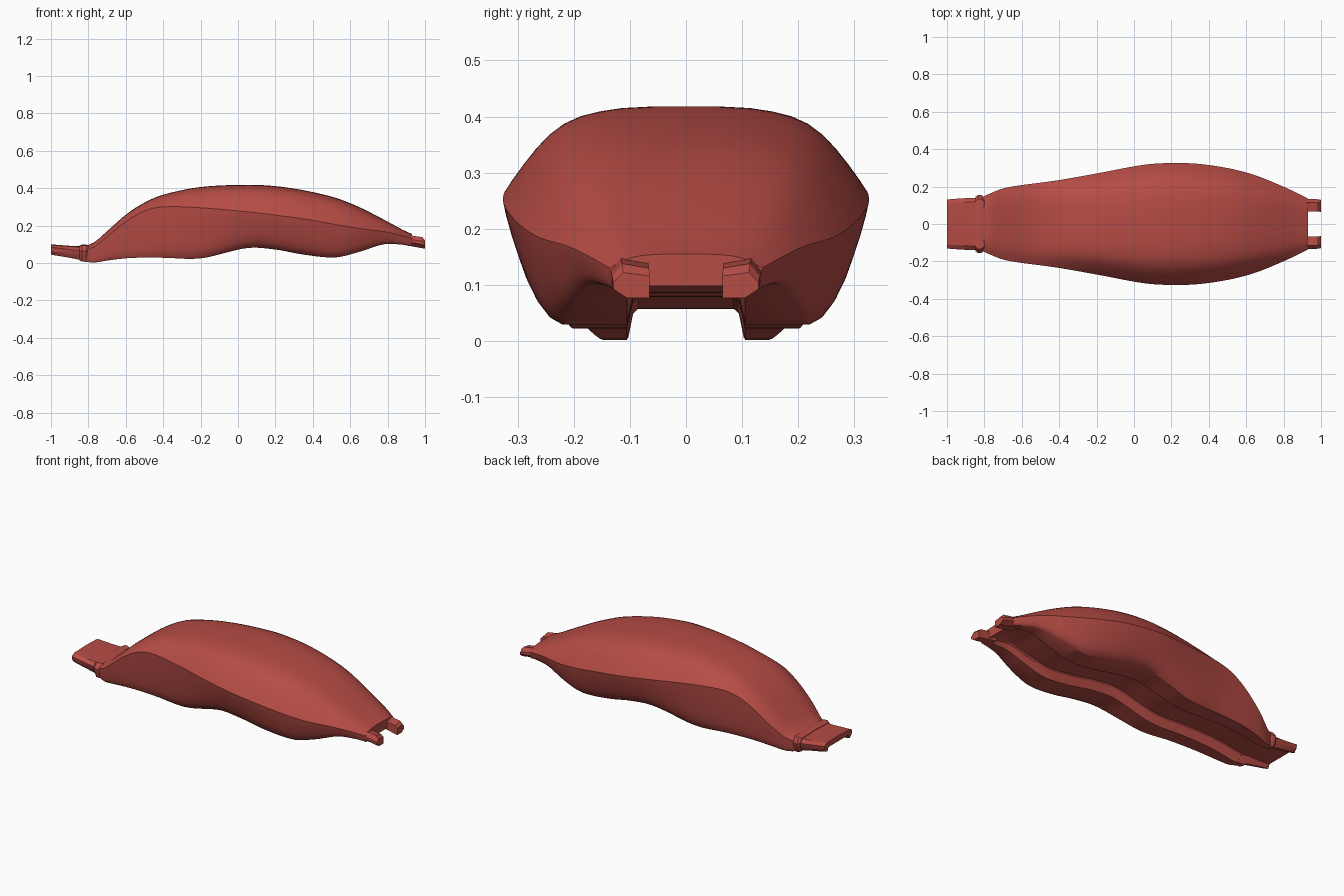
import bpy, bmesh, math

red = bpy.data.materials.new("brick red")
red.diffuse_color = (0.47, 0.072, 0.06, 1)


def spline(keys, x):
    """Smooth interpolation of table rows keyed on their first number."""
    n = len(keys)
    i = max(j for j in range(n - 1) if keys[j][0] <= x + 1e-9)
    k0, k1 = keys[i], keys[i + 1]
    h = k1[0] - k0[0]
    u = (x - k0[0]) / h

    def slope(j, c):
        a, b = keys[max(j - 1, 0)], keys[min(j + 1, n - 1)]
        return (b[c] - a[c]) / (b[0] - a[0])
    out = []
    for c in range(1, len(k0)):
        out.append((2*u**3 - 3*u**2 + 1) * k0[c] + (u**3 - 2*u**2 + u) * h * slope(i, c)
                   + (3*u**2 - 2*u**3) * k1[c] + (u**3 - u**2) * h * slope(i + 1, c))
    return out


def loft(name, sections, angle=28):
    """Skin a list of closed rings (x, [(y, z), ...]) and cap the ends."""
    bm = bmesh.new()
    rings = [[bm.verts.new((x, y, z)) for y, z in ring] for x, ring in sections]
    n = len(rings[0])
    for a, b in zip(rings, rings[1:]):
        for i in range(n):
            j = (i + 1) % n
            bm.faces.new((a[i], a[j], b[j], b[i]))
    bm.faces.new(rings[0])
    bm.faces.new(rings[-1][::-1])
    bmesh.ops.recalc_face_normals(bm, faces=bm.faces)
    mesh = bpy.data.meshes.new(name)
    bm.to_mesh(mesh)
    bm.free()
    mesh.materials.append(red)
    ob = bpy.data.objects.new(name, mesh)
    bpy.context.collection.objects.link(ob)
    bpy.ops.object.select_all(action='DESELECT')
    ob.select_set(True)
    bpy.context.view_layer.objects.active = ob
    bpy.ops.object.shade_smooth_by_angle(angle=math.radians(angle))
    return ob


def mirrored(half):
    """Close a half ring running from top centre to bottom centre."""
    return half + [(-y, z) for y, z in half[-2:0:-1]]


# Main shell: x, half width, top, crease height, bottom, rim outer edge, channel depth
BODY = [
    (-0.82, 0.140, 0.090, 0.068, 0.008, 0.130, 0.050),
    (-0.77, 0.163, 0.110, 0.085, 0.002, 0.148, 0.056),
    (-0.70, 0.190, 0.170, 0.140, 0.013, 0.165, 0.056),
    (-0.60, 0.208, 0.258, 0.220, 0.025, 0.178, 0.056),
    (-0.50, 0.221, 0.323, 0.278, 0.029, 0.185, 0.056),
    (-0.40, 0.235, 0.365, 0.300, 0.028, 0.190, 0.056),
    (-0.20, 0.270, 0.406, 0.295, 0.025, 0.205, 0.056),
    (0.05, 0.316, 0.418, 0.274, 0.080, 0.225, 0.056),
    (0.20, 0.326, 0.411, 0.256, 0.072, 0.230, 0.056),
    (0.35, 0.321, 0.389, 0.236, 0.045, 0.228, 0.056),
    (0.52, 0.295, 0.349, 0.206, 0.030, 0.218, 0.056),
    (0.65, 0.260, 0.298, 0.184, 0.060, 0.200, 0.050),
    (0.78, 0.208, 0.232, 0.168, 0.100, 0.170, 0.038),
    (0.88, 0.162, 0.178, 0.145, 0.098, 0.140, 0.020),
    (0.93, 0.136, 0.155, 0.130, 0.090, 0.125, 0.008),
]
# Upper profile: share of drop below the top, and share of half width
UPPER = [(0, 0), (0.18, 0), (0.36, 0.02), (0.48, 0.06), (0.59, 0.12), (0.68, 0.21),
         (0.76, 0.34), (0.83, 0.5), (0.90, 0.69), (0.96, 0.87), (1, 1)]
# Lower profile: share of the way in to the rim edge, share of drop to the bottom
LOWER = [(0.05, 0.12), (0.15, 0.30), (0.27, 0.48), (0.40, 0.66), (0.56, 0.82),
         (0.76, 0.94), (1, 1)]


def body_ring(x):
    w, t, c, b, rim, depth = spline(BODY, x)
    half = [(w * a, t - (t - c) * d) for a, d in UPPER]
    half += [(w + (rim - w) * a, c + (b - c) * d) for a, d in LOWER]
    half += [(0.105, b), (0.094, b + depth * 0.85), (0.085, b + depth), (0, b + depth)]
    return x, mirrored(half)


N = 70
loft("main_shell", [body_ring(-0.82 + 1.75 * i / N) for i in range(N + 1)])


# Rear tongue: bevelled plate with the channel running on beneath it
def tongue_ring(x, w, t, b, ceiling):
    m = (t + b) / 2
    return x, mirrored([(0, t), (w - 0.022, t - 0.004), (w, m + 0.012), (w - 0.004, m - 0.01),
                        (w - 0.02, b), (0.103, b), (0.092, ceiling), (0, ceiling)])


loft("rear_tongue", [tongue_ring(-1.0, 0.130, 0.100, 0.045, 0.066),
                     tongue_ring(-0.98, 0.133, 0.098, 0.041, 0.063),
                     tongue_ring(-0.90, 0.138, 0.092, 0.028, 0.061),
                     tongue_ring(-0.80, 0.142, 0.088, 0.008, 0.060)], 25)

# Raised collar where the tongue meets the shell
loft("tongue_collar", [tongue_ring(-0.848, 0.144, 0.093, 0.014, 0.060),
                       tongue_ring(-0.835, 0.156, 0.098, 0.008, 0.060),
                       tongue_ring(-0.815, 0.154, 0.099, 0.006, 0.060),
                       tongue_ring(-0.800, 0.142, 0.095, 0.005, 0.060)], 25)

# Two front prongs either side of the notch
PRONG = [(0.066, 0.0), (0.108, 0.0), (0.132, 0.35), (0.132, 0.62), (0.114, 1.0), (0.066, 0.86)]
for side, name in ((1, "prong_left"), (-1, "prong_right")):
    loft(name, [(x, [(side * y * s, lo + (hi - lo) * f) for y, f in PRONG])
                for x, lo, hi, s in ((0.88, 0.098, 0.150, 1.0), (0.925, 0.090, 0.147, 1.02),
                                     (0.985, 0.079, 0.138, 1.0), (1.0, 0.077, 0.122, 0.98))], 20)
